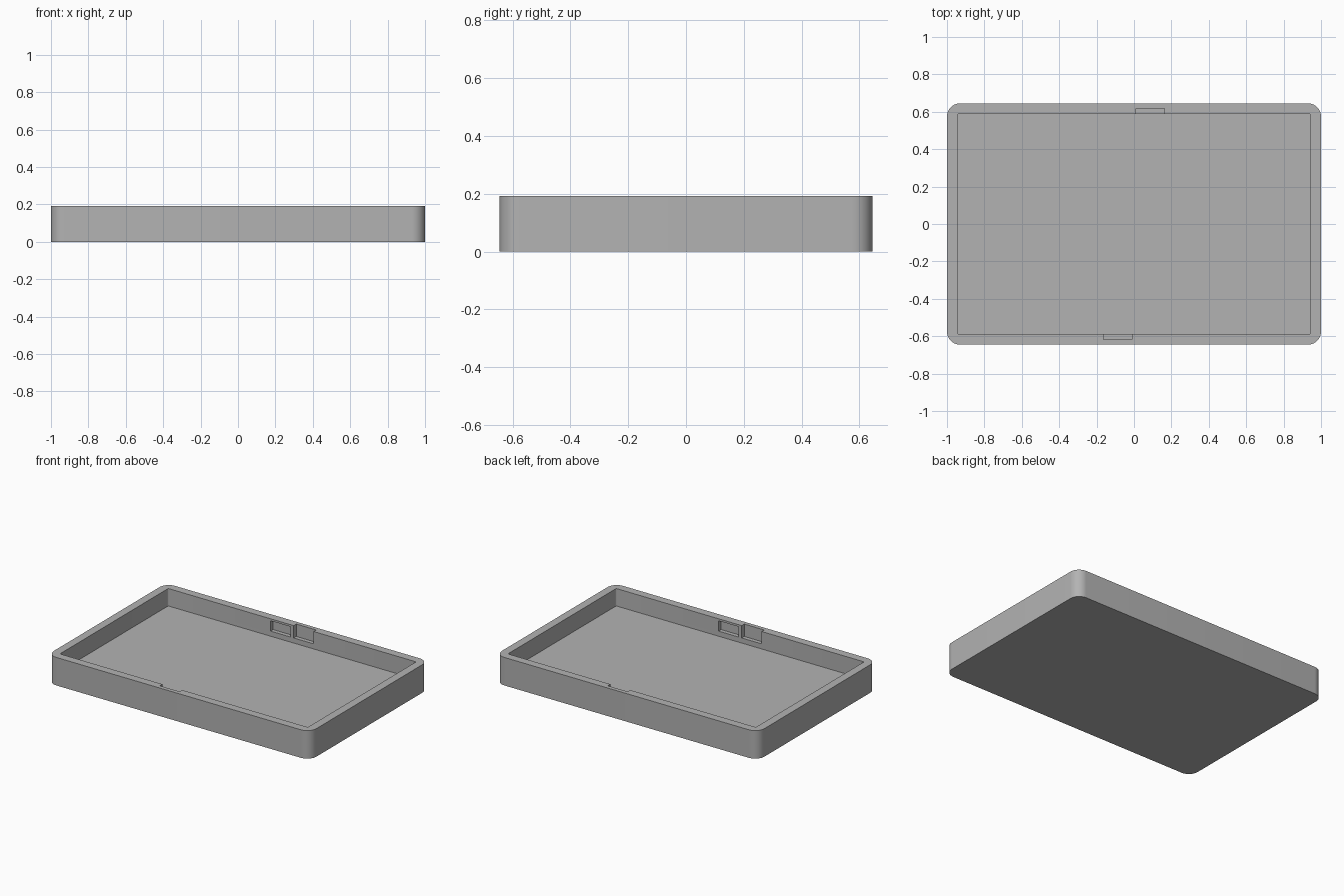
import bpy
import bmesh
import math

HALF_X, HALF_Y, HEIGHT = 1.0, 0.645, 0.193
WALL, FLOOR = 0.056, 0.073

if "Cube" in bpy.data.objects:
    bpy.data.objects.remove(bpy.data.objects["Cube"], do_unlink=True)

grey = bpy.data.materials.new("plain grey")
grey.use_nodes = True
colour = (0.45, 0.45, 0.45, 1)
grey.diffuse_color = colour
grey.node_tree.nodes["Principled BSDF"].inputs["Base Color"].default_value = colour


def rounded_block(name, hx, hy, z0, z1, radius, steps):
    """Upright block whose vertical corners are rounded."""
    corners = [(1, 1), (-1, 1), (-1, -1), (1, -1)]
    bm = bmesh.new()
    ring = []
    for i, (sx, sy) in enumerate(corners):
        for k in range(steps + 1):
            a = math.pi / 2 * (i + k / steps)
            ring.append(bm.verts.new((sx * (hx - radius) + radius * math.cos(a),
                                      sy * (hy - radius) + radius * math.sin(a), z0)))
    base = bm.faces.new(ring)
    top = bmesh.ops.extrude_face_region(bm, geom=[base])["geom"]
    bmesh.ops.translate(bm, vec=(0, 0, z1 - z0),
                        verts=[g for g in top if isinstance(g, bmesh.types.BMVert)])
    bmesh.ops.recalc_face_normals(bm, faces=bm.faces)
    mesh = bpy.data.meshes.new(name)
    bm.to_mesh(mesh)
    bm.free()
    mesh.materials.append(grey)
    obj = bpy.data.objects.new(name, mesh)
    bpy.context.collection.objects.link(obj)
    return obj


def box(name, x0, x1, y0, y1, z0, z1, side):
    """Box cutter; side -1 turns it half a turn about the centre."""
    bpy.ops.mesh.primitive_cube_add(
        size=1, location=(side * (x0 + x1) / 2, side * (y0 + y1) / 2, (z0 + z1) / 2))
    obj = bpy.context.object
    obj.name = name
    obj.scale = (x1 - x0, y1 - y0, z1 - z0)
    obj.data.materials.append(grey)
    return obj


# Tray body and the cavity to be hollowed from it
tray = rounded_block("tray", HALF_X, HALF_Y, 0, HEIGHT, 0.07, 12)
inner_y = HALF_Y - WALL
cutters = [rounded_block("cavity_cutter", HALF_X - WALL, inner_y, FLOOR, HEIGHT + 0.1, 0.008, 3)]

# Each long wall has an open notch beside a closed catch pocket
for side, label in ((1, "back"), (-1, "front")):
    cutters.append(box(label + "_notch_cutter", 0.012, 0.164,
                       inner_y - 0.05, inner_y + 0.028, 0.108, HEIGHT + 0.1, side))
    cutters.append(box(label + "_pocket_cutter", -0.164, -0.012,
                       inner_y - 0.05, inner_y + 0.028, 0.108, HEIGHT - 0.014, side))

bpy.context.view_layer.update()
for cutter in cutters:
    cutter.hide_render = True
    mod = tray.modifiers.new(cutter.name, "BOOLEAN")
    mod.operation = "DIFFERENCE"
    mod.solver = "EXACT"
    mod.object = cutter

# Apply the cuts, then discard the cutters
bpy.ops.object.select_all(action="DESELECT")
tray.select_set(True)
bpy.context.view_layer.objects.active = tray
for mod in list(tray.modifiers):
    bpy.ops.object.modifier_apply(modifier=mod.name)
for cutter in cutters:
    bpy.data.objects.remove(cutter, do_unlink=True)
bpy.ops.object.shade_smooth_by_angle(angle=math.radians(30))
